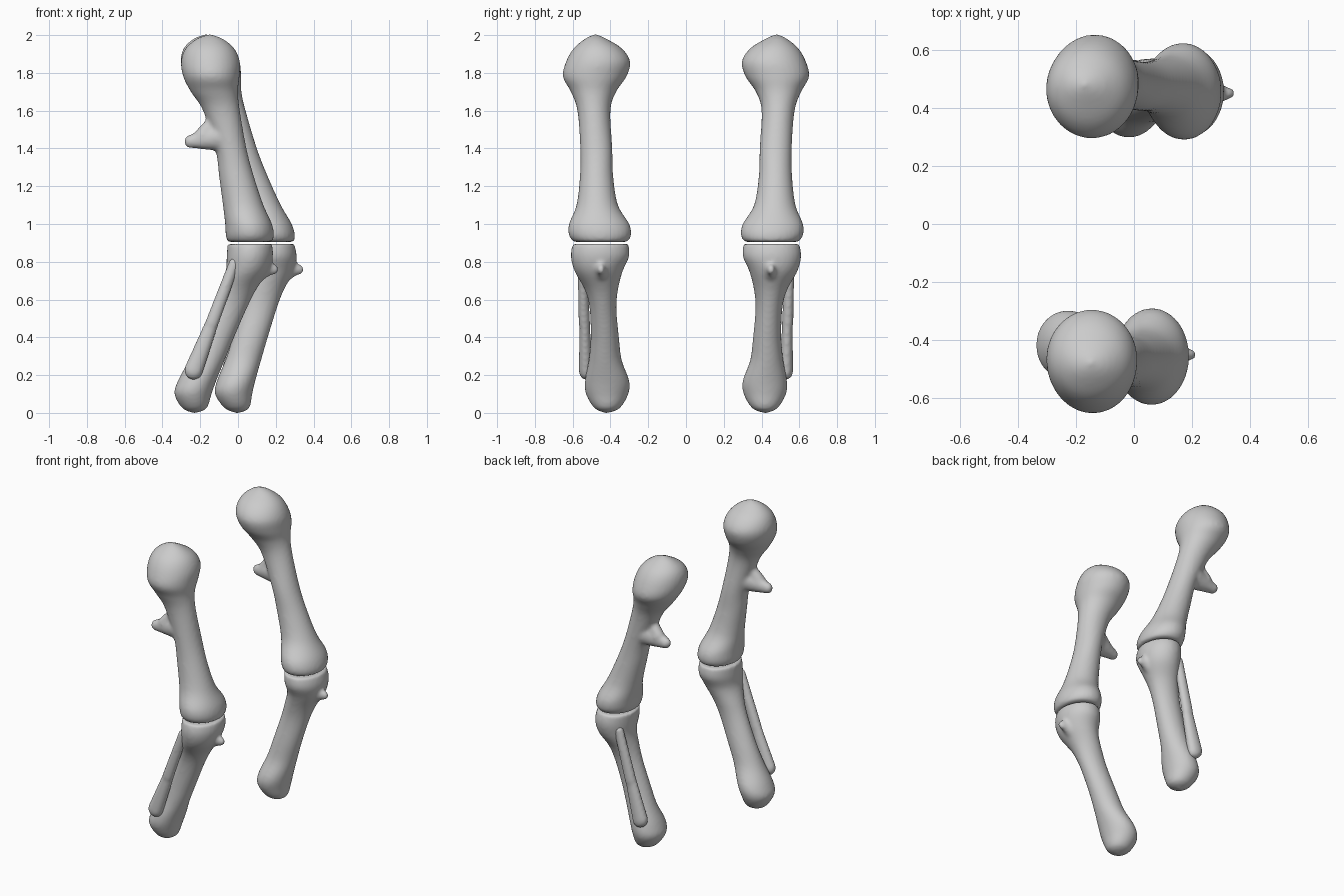
import bpy
import bmesh
import math
from mathutils import Matrix, Vector

default_cube = bpy.data.objects.get("Cube")
if default_cube:
    bpy.data.objects.remove(default_cube, do_unlink=True)

bone = bpy.data.materials.new("bone grey")
bone.use_nodes = True
colour = (0.6, 0.6, 0.6, 1)
bone.diffuse_color = colour
bone.node_tree.nodes["Principled BSDF"].inputs["Base Color"].default_value = colour

HIP_HEIGHT = 1.85
SIDES = 32
STEPS = 5


def spline(a, b, c, d, t):
    """Catmull-Rom point between b and c."""
    return b + 0.5 * t * (c - a + t * (2 * a - 5 * b + 4 * c - d + t * (3 * (b - c) + d - a)))


def loft(bm, sections):
    """Skin level elliptical sections given as height, min x, max x, min y, max y."""
    rows = [Vector(s) for s in sections]
    padded = [rows[0]] + rows + [rows[-1]]
    smooth_rows = [spline(*padded[i:i + 4], step / STEPS)
                   for i in range(len(rows) - 1) for step in range(STEPS)] + [rows[-1]]
    rings = []
    for z, x0, x1, y0, y1 in smooth_rows:
        ring = []
        for k in range(SIDES):
            angle = math.tau * k / SIDES
            ring.append(bm.verts.new(((x0 + x1) / 2 + (x1 - x0) / 2 * math.cos(angle),
                                      (y0 + y1) / 2 + (y1 - y0) / 2 * math.sin(angle), z)))
        rings.append(ring)
    for low, high in zip(rings, rings[1:]):
        for k in range(SIDES):
            n = (k + 1) % SIDES
            bm.faces.new((low[k], low[n], high[n], high[k]))
    bm.faces.new(rings[0][::-1])
    bm.faces.new(rings[-1])


def knob(bm, start, end, r_start, r_end, squash=1.0):
    """Tapered rounded process between two points, narrowed in y by squash."""
    start, end = Vector(start), Vector(end)
    axis = end - start
    turn = axis.to_track_quat('Z', 'Y').to_matrix().to_4x4()
    middle = (start + end) / 2
    narrow = Matrix.Translation(middle) @ Matrix.Diagonal((1, squash, 1, 1))
    bmesh.ops.create_cone(bm, cap_ends=True, segments=24, radius1=r_start, radius2=r_end,
                          depth=axis.length, matrix=narrow @ turn)
    for point, radius in ((start, r_start), (end, r_end)):
        place = Matrix.Translation(point) @ Matrix.Diagonal((1, squash, 1, 1))
        bmesh.ops.create_uvsphere(bm, u_segments=24, v_segments=12, radius=radius, matrix=place)


def femur(bm):
    loft(bm, [
        (0.905, -0.055, 0.18, -0.595, -0.31),
        (0.94, -0.065, 0.19, -0.62, -0.29),
        (1.0, -0.068, 0.18, -0.62, -0.3),
        (1.1, -0.08, 0.135, -0.58, -0.36),
        (1.25, -0.1, 0.085, -0.562, -0.385),
        (1.4, -0.12, 0.045, -0.56, -0.39),
        (1.6, -0.185, 0.01, -0.575, -0.4),
        (1.7, -0.25, 0.0, -0.61, -0.37),
        (1.78, -0.29, 0.008, -0.652, -0.315),
        (1.86, -0.302, 0.01, -0.635, -0.295),
        (1.93, -0.278, -0.02, -0.595, -0.34),
        (1.98, -0.22, -0.08, -0.535, -0.42),
        (2.003, -0.16, -0.14, -0.49, -0.47)])
    # side process below the femoral head
    knob(bm, (-0.1, -0.49, 1.46), (-0.25, -0.5, 1.437), 0.075, 0.036, 0.85)
    knob(bm, (-0.13, -0.49, 1.55), (-0.19, -0.5, 1.47), 0.03, 0.04)


def tibia(bm):
    loft(bm, [
        (0.0, -0.24, -0.22, -0.43, -0.41),
        (0.025, -0.295, -0.165, -0.485, -0.35),
        (0.1, -0.337, -0.14, -0.53, -0.305),
        (0.17, -0.318, -0.115, -0.535, -0.3),
        (0.28, -0.26, -0.07, -0.515, -0.34),
        (0.4, -0.205, -0.02, -0.505, -0.355),
        (0.55, -0.14, 0.045, -0.51, -0.368),
        (0.65, -0.1, 0.095, -0.535, -0.36),
        (0.75, -0.065, 0.16, -0.59, -0.335),
        (0.83, -0.06, 0.185, -0.61, -0.3),
        (0.895, -0.055, 0.18, -0.6, -0.305)])
    # ridge at the front of the knee
    knob(bm, (0.1, -0.45, 0.77), (0.185, -0.45, 0.76), 0.075, 0.03, 0.75)


def fibula(bm):
    knob(bm, (-0.02, -0.55, 0.79), (-0.14, -0.537, 0.47), 0.03, 0.036, 0.85)
    knob(bm, (-0.14, -0.537, 0.47), (-0.235, -0.53, 0.225), 0.036, 0.05, 0.75)


def make_part(name, builder, side, lean, smooth_repeats):
    """Build one bone, fuse its pieces, then place it for its leg."""
    bm = bmesh.new()
    builder(bm)
    # lean the leg about the hip and mirror it to its side
    for v in bm.verts:
        v.co.x += lean * (HIP_HEIGHT - v.co.z)
        v.co.y *= side
    bmesh.ops.recalc_face_normals(bm, faces=bm.faces)
    mesh = bpy.data.meshes.new(name)
    bm.to_mesh(mesh)
    bm.free()
    mesh.materials.append(bone)
    obj = bpy.data.objects.new(name, mesh)
    bpy.context.collection.objects.link(obj)
    fuse = obj.modifiers.new("fuse", 'REMESH')
    fuse.mode = 'VOXEL'
    fuse.voxel_size = 0.011
    fuse.use_smooth_shade = True
    soften = obj.modifiers.new("soften", 'SMOOTH')
    soften.factor = 0.5
    soften.iterations = smooth_repeats


# two legs: one upright, one swung forward at the knee
for leg, side, lean in (("first", 1, 0.0), ("second", -1, 0.123)):
    make_part(leg + "_femur", femur, side, lean, 7)
    make_part(leg + "_tibia", tibia, side, lean, 7)
    make_part(leg + "_fibula", fibula, side, lean, 4)
